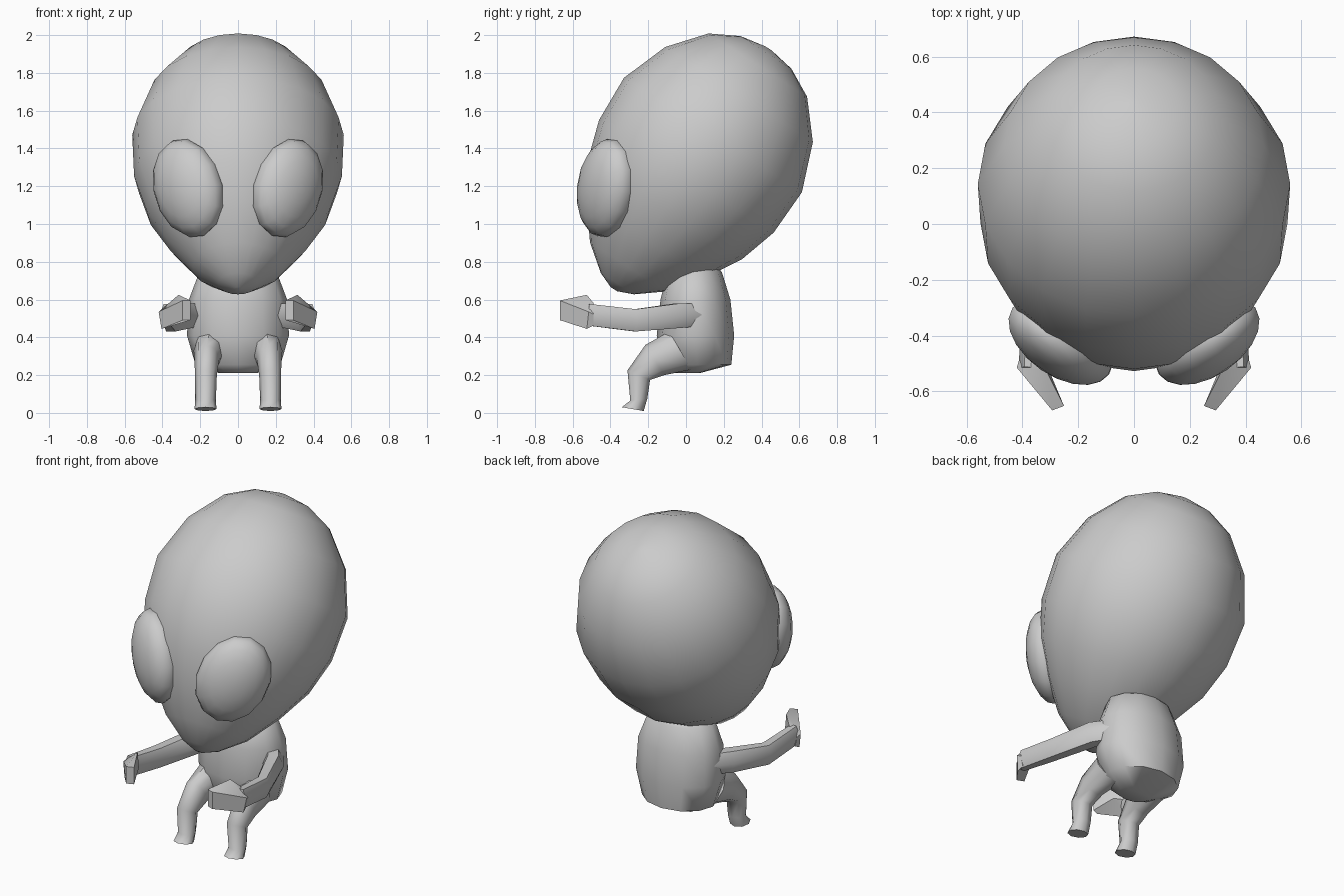
import bpy, bmesh, math
from mathutils import Vector, Matrix

cube = bpy.data.objects.get("Cube")
if cube:
    bpy.data.objects.remove(cube, do_unlink=True)

skin = bpy.data.materials.new("grey skin")
skin.use_nodes = True
skin.diffuse_color = (0.6, 0.6, 0.6, 1)
skin.node_tree.nodes["Principled BSDF"].inputs["Base Color"].default_value = (0.6, 0.6, 0.6, 1)


def finish(bm, name, angle=60):
    bmesh.ops.recalc_face_normals(bm, faces=bm.faces)
    mesh = bpy.data.meshes.new(name)
    bm.to_mesh(mesh)
    bm.free()
    mesh.materials.append(skin)
    obj = bpy.data.objects.new(name, mesh)
    bpy.context.collection.objects.link(obj)
    bpy.ops.object.select_all(action="DESELECT")
    bpy.context.view_layer.objects.active = obj
    obj.select_set(True)
    bpy.ops.object.shade_smooth_by_angle(angle=math.radians(angle))


def loft(name, rings, sides, angle=60):
    """Skin rings of (centre, first half-axis, second half-axis)."""
    bm = bmesh.new()
    loops = []
    for centre, a, b in rings:
        turns = [2 * math.pi * i / sides for i in range(sides)]
        loops.append([bm.verts.new(centre + a * math.cos(t) + b * math.sin(t)) for t in turns])
    for low, high in zip(loops, loops[1:]):
        for i in range(sides):
            j = (i + 1) % sides
            bm.faces.new((low[i], low[j], high[j], high[i]))
    bm.faces.new(loops[0])
    bm.faces.new(loops[-1])
    finish(bm, name, angle)


# Head: an egg turned about an axis that leans back from the chin
axis = Vector((0, 0.54, 0.84)).normalized()
out = Vector((1, 0, 0))
down = out.cross(axis)
chin = Vector((0, -0.382, 0.655))
egg = [(0.0, 0.02), (0.035, 0.105), (0.14, 0.24), (0.315, 0.375), (0.5, 0.485), (0.71, 0.55),
       (0.97, 0.56), (1.225, 0.465), (1.41, 0.31), (1.49, 0.16), (1.515, 0.02)]
loft("head", [(chin + axis * t, out * r, down * r) for t, r in egg], 20, 80)

# Body: rings of (height, y centre, half width, half depth)
trunk = [(0.775, 0.065, 0.14, 0.1), (0.745, 0.045, 0.205, 0.145), (0.6, 0.05, 0.26, 0.185),
         (0.41, 0.05, 0.27, 0.205), (0.255, 0.06, 0.225, 0.18), (0.21, 0.0, 0.1, 0.07)]
loft("body", [(Vector((0, y, z)), Vector((w, 0, 0)), Vector((0, d, 0)))
              for z, y, w, d in trunk], 12)

# Arm: x, y, z, half width, half height; leg: x, y, z, half width, depth axis in y and z
arm = [(0.19, 0.06, 0.52, 0.065, 0.07), (0.27, -0.04, 0.515, 0.06, 0.075),
       (0.355, -0.27, 0.49, 0.05, 0.068), (0.375, -0.52, 0.52, 0.038, 0.066)]
leg = [(0.15, -0.03, 0.33, 0.085, -0.06, 0.1), (0.165, -0.165, 0.28, 0.065, -0.05, 0.08),
       (0.17, -0.25, 0.2, 0.058, -0.06, 0.025), (0.172, -0.25, 0.07, 0.055, -0.045, -0.005),
       (0.172, -0.282, 0.02, 0.058, -0.058, 0.01)]

for side, label in ((1, "left"), (-1, "right")):
    # Eye: a flattened ellipsoid lying on the face and leaning outward
    normal = Vector((side * 0.57, -0.82, 0)).normalized()
    tall = Vector((side * 0.3, 0.2, 0.93)).normalized()
    wide = tall.cross(normal)
    frame = Matrix((wide, tall, normal)).transposed().to_4x4()
    place = Matrix.Translation((side * 0.2625, -0.42, 1.19))
    bm = bmesh.new()
    bmesh.ops.create_uvsphere(bm, u_segments=14, v_segments=10, radius=1,
                              matrix=place @ frame @ Matrix.Diagonal((0.205, 0.27, 0.125, 1)))
    finish(bm, label + "_eye")

    # Arm: bent tube reaching forward
    points = [Vector((side * x, y, z)) for x, y, z, w, h in arm]
    rings = []
    for i, point in enumerate(points):
        along = (points[min(i + 1, len(points) - 1)] - points[max(i - 1, 0)]).normalized()
        across = along.cross(Vector((0, 0, 1))).normalized()
        rings.append((point, across * arm[i][3], across.cross(along) * arm[i][4]))
    loft(label + "_arm", rings, 6)

    # Hand: a twisted wedge with a raised thumb corner
    loft(label + "_hand", [
        (Vector((side * 0.378, -0.49, 0.522)), Vector((-side * 0.02, 0, 0.06)),
         Vector((side * 0.035, 0, 0))),
        (Vector((side * 0.36, -0.525, 0.535)), Vector((-side * 0.045, 0, 0.09)),
         Vector((side * 0.06, 0.01, 0))),
        (Vector((side * 0.272, -0.66, 0.543)), Vector((-side * 0.021, 0.008, 0.052)),
         Vector((side * 0.021, -0.008, 0.052)))], 4, 35)

    # Leg: thigh forward, shin down and a short toe
    loft(label + "_leg", [(Vector((side * x, y, z)), Vector((w, 0, 0)), Vector((0, dy, dz)))
                          for x, y, z, w, dy, dz in leg], 8)
